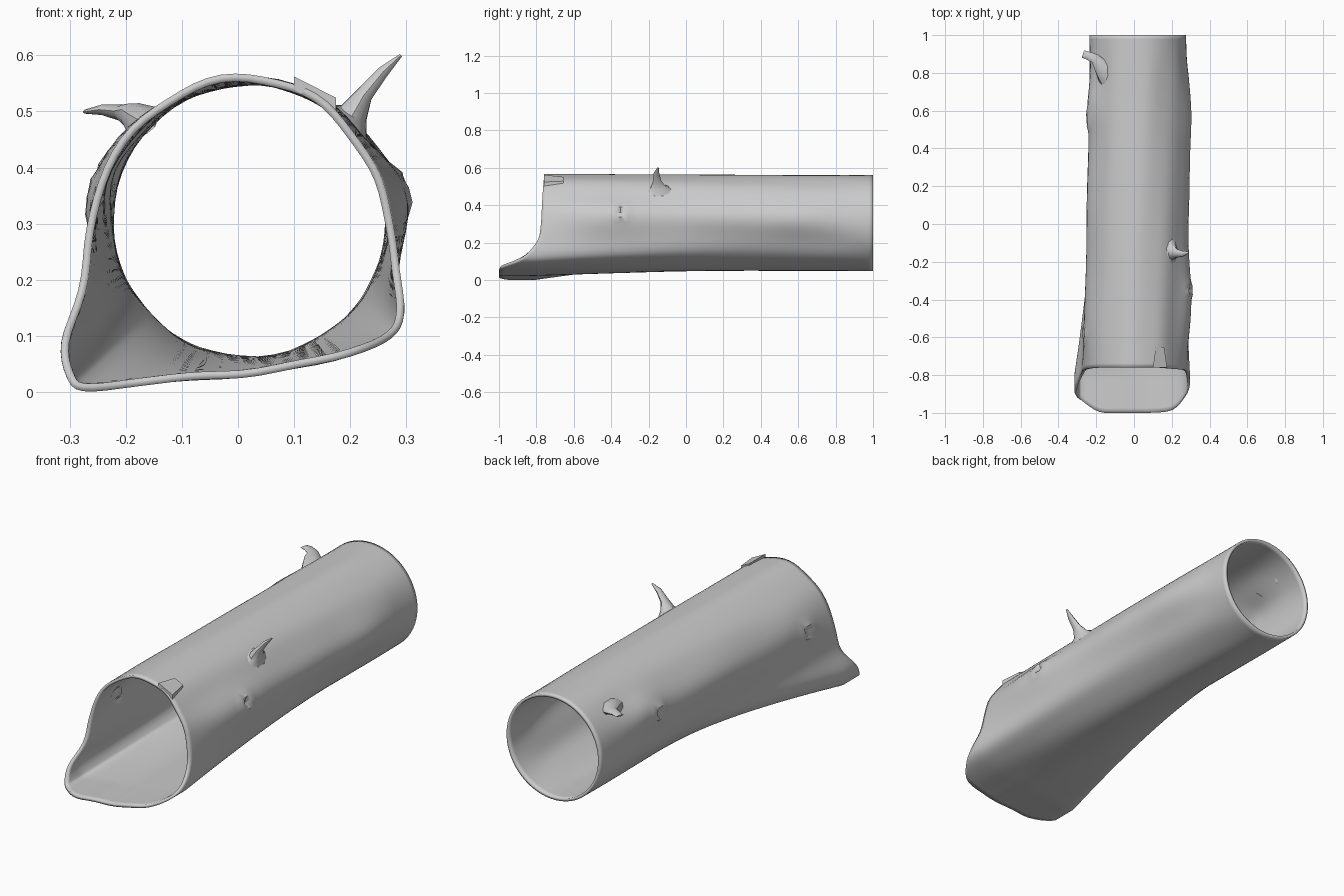
import bpy, math
from mathutils import Vector

if "Cube" in bpy.data.objects:
    bpy.data.objects.remove(bpy.data.objects["Cube"])

CX, CZ, R = 0.02, 0.305, 0.256
ROWS, SUB = 80, 4

# Broken front section, clockwise from the top: x, z, y of the torn lip
FRONT = [(0.02, 0.567, -.76), (0.12, 0.54, -.76), (0.19, 0.485, -.765), (0.24, 0.40, -.77),
         (0.27, 0.31, -.775), (0.285, 0.22, -.79), (0.297, 0.14, -.85), (0.275, 0.095, -.91),
         (0.20, 0.065, -.985), (0.07, 0.034, -1), (-0.06, 0.022, -1), (-0.18, 0.010, -.995),
         (-0.275, 0.003, -.935), (-0.305, 0.03, -.91), (-0.315, 0.09, -.87), (-0.287, 0.18, -.80),
         (-0.268, 0.29, -.775), (-0.235, 0.40, -.765), (-0.17, 0.49, -.76), (-0.08, 0.55, -.76)]

# Long side swellings: angle, angular width, y centre, y width, height
SWELLS = [(8, 20, 0.60, 0.22, .025), (10, 20, 0.2, 0.3, .018), (8, 22, -0.42, 0.28, .035),
          (155, 18, 0.62, 0.13, .022), (160, 22, 0.1, 0.4, .017), (160, 20, -0.5, 0.25, .018)]
# Small knot scars: angle, y
KNOTS = [(172, -0.58), (165, 0.55), (12, -0.35)]


def catmull(p0, p1, p2, p3, t):
    return [0.5 * (2 * b + (c - a) * t + (2 * a - 5 * b + 4 * c - d) * t * t
                   + (3 * b - a - 3 * c + d) * t ** 3) for a, b, c, d in zip(p0, p1, p2, p3)]


def make_object(name, verts, faces):
    mesh = bpy.data.meshes.new(name)
    mesh.from_pydata(verts, [], faces)
    mesh.update()
    ob = bpy.data.objects.new(name, mesh)
    bpy.context.collection.objects.link(ob)
    bpy.context.view_layer.objects.active = ob
    bpy.ops.object.select_all(action='DESELECT')
    ob.select_set(True)
    bpy.ops.object.shade_smooth_by_angle(angle=math.radians(40))
    return ob


def angle_gap(a, b):
    return (a - b + 180) % 360 - 180


def relief(deg, y):
    # bark swellings, knots and faint lengthwise grain
    fade = min(1, max(0, (1 - y) / 0.2))
    h = 0.002 * math.sin(math.radians(deg) * 9 + y * 2.5) * fade
    for a, wa, yc, wy, amp in SWELLS:
        h += amp * math.exp(-(angle_gap(deg, a) / wa) ** 2 - ((y - yc) / wy) ** 2) * fade
    for a, yc in KNOTS:
        d = math.hypot(math.radians(angle_gap(deg, a)) * R * 1.3, y - yc)
        h += 0.009 * math.exp(-((d - .035) / .018) ** 2) - 0.018 * math.exp(-(d / .02) ** 2)
    return h


# Hollow trunk: round at the back, blending to the flared front section
n = len(FRONT)
section = [catmull(FRONT[i - 1], FRONT[i], FRONT[(i + 1) % n], FRONT[(i + 2) % n], k / SUB)
           for i in range(n) for k in range(SUB)]
cols = len(section)
verts = []
for j in range(ROWS + 1):
    for fx, fz, lip in section:
        lip = max(lip, -1)
        y = lip + (1 - lip) * j / ROWS
        w = min(1, max(0, (0.4 - y) / 1.2)) ** 1.5
        out = Vector((fx - CX, fz - CZ))
        d = out.normalized()
        p = d * R * (1 - w) + out * w
        p += d * relief(math.degrees(math.atan2(d.y, d.x)), y)
        verts.append((p.x + CX, y, max(0, p.y + CZ)))
faces = [(j * cols + i, j * cols + (i + 1) % cols,
          (j + 1) * cols + (i + 1) % cols, (j + 1) * cols + i)
         for j in range(ROWS) for i in range(cols)]
trunk = make_object("hollow_trunk", verts, faces)
wall = trunk.modifiers.new("wall", 'SOLIDIFY')
wall.thickness, wall.offset = 0.014, -1


def branch(name, path, first_axis, sides=10):
    # tapered broken twig; path holds x, y, z, radius, stretch along y
    vs, fs = [], []
    pts = [Vector(p[:3]) for p in path]
    for k, p in enumerate(path):
        ax = Vector(first_axis) if k == 0 else pts[min(k + 1, len(pts) - 1)] - pts[k - 1]
        ax.normalize()
        u = (Vector((0, 1, 0)) - ax * ax.y).normalized()
        v = u.cross(ax)
        for s in range(sides):
            a = 2 * math.pi * s / sides
            vs.append(pts[k] + u * math.cos(a) * p[3] * p[4] - v * math.sin(a) * p[3])
    for k in range(len(path) - 1):
        for s in range(sides):
            t = (s + 1) % sides
            fs.append((k * sides + s, k * sides + t, (k + 1) * sides + t, (k + 1) * sides + s))
    fs.append(tuple(range(len(vs) - sides, len(vs))))
    return make_object(name, vs, fs)


# Twig stubs
branch("right_twig", [(.195, -.145, .478, .05, 1.6), (.206, -.15, .497, .027, 1.5),
                      (.225, -.155, .53, .016, 1.4), (.258, -.158, .57, .011, 1.4),
                      (.29, -.15, .60, .003, 1.5)], (.7, 0, .7))
branch("left_twig", [(-.158, .80, .473, .045, 1.9), (-.178, .84, .488, .026, 1.6),
                     (-.205, .875, .497, .015, 1.8), (-.24, .89, .503, .010, 2.2),
                     (-.27, .90, .50, .004, 5)], (-.73, 0, .68))

# Lifted splinter at the top of the lip
sv = []
for y, x0, x1, up in ((-.76, .10, .175, .012), (-.655, .115, .16, .006)):
    for x in (x0, x1):
        z = CZ + math.sqrt(.262 ** 2 - (x - CX) ** 2)
        sv += [(x, y, z - .016), (x, y, z + up - .004)]
make_object("lip_splinter", sv, [(0, 2, 3, 1), (4, 5, 7, 6), (1, 3, 7, 5),
                                 (0, 4, 6, 2), (0, 1, 5, 4), (2, 6, 7, 3)])
